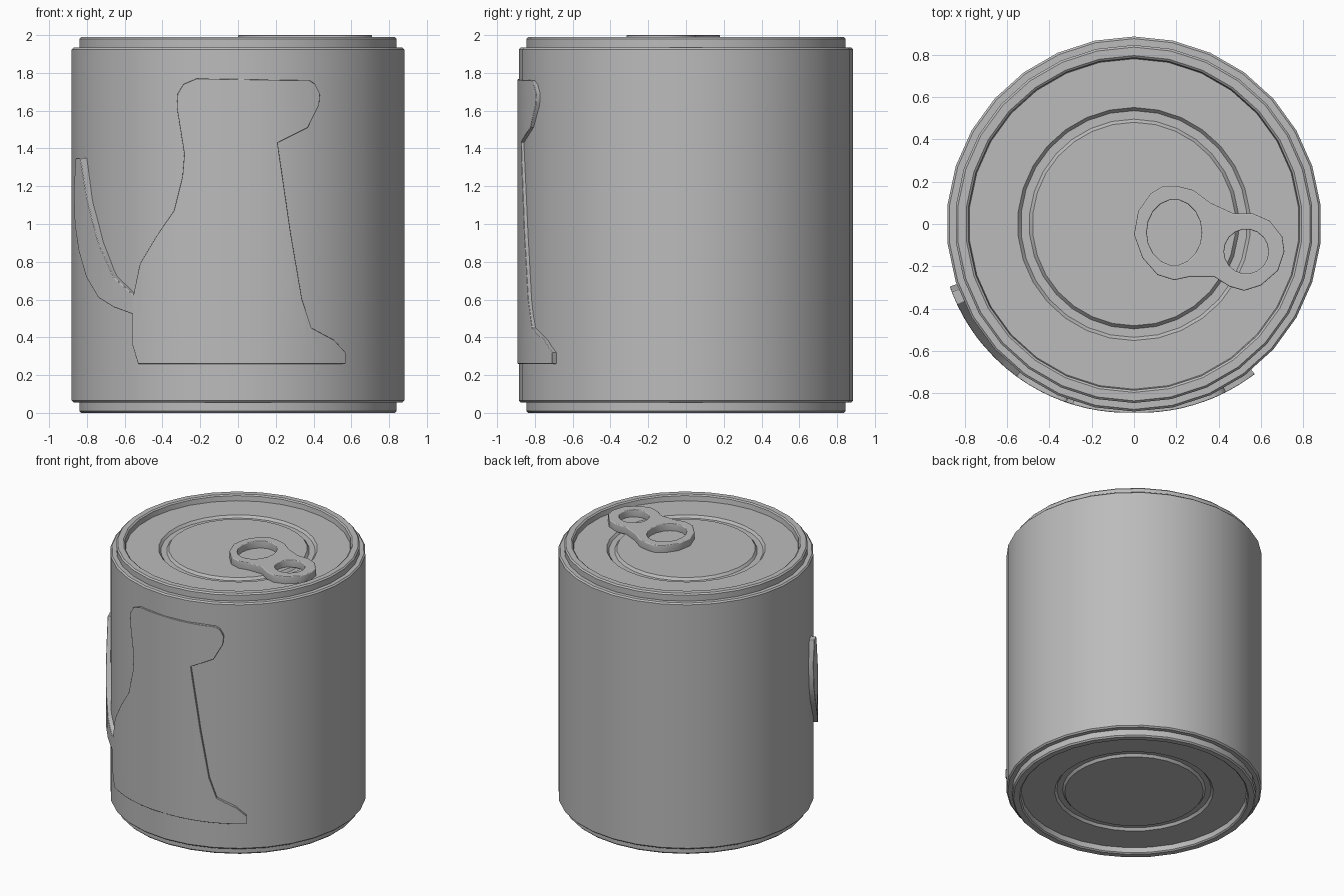
import bpy
import bmesh
import math
from mathutils import Vector

cube = bpy.data.objects.get("Cube")
if cube:
    bpy.data.objects.remove(cube, do_unlink=True)

SEGMENTS = 30
RADIUS = 0.885
HEIGHT = 1.99

# Single metal colour
metal = bpy.data.materials.new("grey metal")
metal.use_nodes = True
grey = (0.5, 0.5, 0.5, 1)
metal.diffuse_color = grey
metal.node_tree.nodes["Principled BSDF"].inputs["Base Color"].default_value = grey


def activate(obj):
    bpy.ops.object.select_all(action="DESELECT")
    obj.select_set(True)
    bpy.context.view_layer.objects.active = obj


def finish(obj, angle=35):
    obj.data.materials.clear()
    obj.data.materials.append(metal)
    activate(obj)
    bpy.ops.object.shade_smooth_by_angle(angle=math.radians(angle))
    return obj


def object_from_bmesh(name, bm):
    bmesh.ops.recalc_face_normals(bm, faces=bm.faces[:])
    mesh = bpy.data.meshes.new(name)
    bm.to_mesh(mesh)
    bm.free()
    obj = bpy.data.objects.new(name, mesh)
    bpy.context.collection.objects.link(obj)
    return obj


def lathe(name, profile):
    """Turn a list of (radius, z) points around the vertical axis."""
    bm = bmesh.new()
    verts = [bm.verts.new((0, r, z)) for r, z in profile]
    edges = [bm.edges.new(pair) for pair in zip(verts, verts[1:])]
    bmesh.ops.spin(bm, geom=verts + edges, cent=(0, 0, 0), axis=(0, 0, 1),
                   angle=math.tau, steps=SEGMENTS, use_duplicate=False)
    bmesh.ops.remove_doubles(bm, verts=bm.verts[:], dist=0.0005)
    return finish(object_from_bmesh(name, bm))


def wrapped_plate(name, outline):
    """Cut a flat (x, z) outline into strips and bend it round the can front."""
    bm = bmesh.new()
    bm.faces.new([bm.verts.new((x, 0, z)) for x, z in outline])
    strips = 32
    for i in range(1, strips):
        cut = -RADIUS + 2 * RADIUS * i / strips
        bmesh.ops.bisect_plane(bm, geom=bm.verts[:] + bm.edges[:] + bm.faces[:],
                               plane_co=(cut, 0, 0), plane_no=(1, 0, 0), dist=0.0005)
    outer = bm.verts[:]
    result = bmesh.ops.extrude_face_region(bm, geom=bm.faces[:], use_keep_orig=True)
    inner = [g for g in result["geom"] if isinstance(g, bmesh.types.BMVert)]
    for group, depth in ((outer, 0), (inner, 0.045)):
        for v in group:
            # The plate lifts off slightly toward its sides
            r = RADIUS + 0.006 + 0.032 * abs(v.co.x)
            turn = math.asin(max(-1, min(1, v.co.x / r)))
            v.co = Vector(((r - depth) * math.sin(turn),
                           -(r - depth) * math.cos(turn), v.co.z))
    obj = object_from_bmesh(name, bm)
    bevel = obj.modifiers.new("soft edge", "BEVEL")
    bevel.width = 0.006
    bevel.segments = 2
    bevel.limit_method = "ANGLE"
    bevel.angle_limit = math.radians(60)
    return finish(obj)


def ellipse(cx, cy, rx, ry, count=18):
    steps = [math.tau * i / count for i in range(count)]
    return [(cx + rx * math.cos(a), cy + ry * math.sin(a)) for a in steps]


# Can: lid with pressed ring, raised rim and wall, mirrored top to bottom
lid = 1.945
half = [(0, lid), (0.48, lid), (0.495, lid - 0.018), (0.535, lid - 0.018),
        (0.55, lid), (0.78, lid), (0.785, HEIGHT - 0.008), (0.795, HEIGHT),
        (0.835, HEIGHT), (0.845, HEIGHT - 0.01), (0.845, 1.935),
        (0.875, 1.935), (RADIUS, 1.925)]
lathe("can_body", half + [(r, HEIGHT - z) for r, z in reversed(half)])

# Seated dog relief on the front
wrapped_plate("dog_relief", [
    (-0.53, 0.26), (0.57, 0.26), (0.57, 0.32), (0.51, 0.385), (0.39, 0.45),
    (0.34, 0.6), (0.28, 0.95), (0.21, 1.43), (0.37, 1.51), (0.43, 1.63),
    (0.435, 1.69), (0.41, 1.74), (0.38, 1.76), (-0.22, 1.77), (-0.29, 1.74),
    (-0.32, 1.69), (-0.325, 1.62), (-0.285, 1.37), (-0.295, 1.25),
    (-0.34, 1.07), (-0.43, 0.94), (-0.52, 0.79), (-0.56, 0.6), (-0.56, 0.36)])

# Raised tail curving round the side
wrapped_plate("dog_tail", [
    (-0.55, 0.52), (-0.55, 0.62), (-0.66, 0.72), (-0.74, 0.9), (-0.8, 1.13),
    (-0.835, 1.35), (-0.86, 1.35), (-0.87, 1.18), (-0.865, 1.0),
    (-0.845, 0.86), (-0.805, 0.72), (-0.74, 0.61), (-0.66, 0.56)])

# Pull tab: rounded outline with two finger holes
curve = bpy.data.curves.new("pull_tab", "CURVE")
curve.dimensions = "2D"
curve.fill_mode = "BOTH"
curve.extrude = 0.024
curve.bevel_depth = 0.006
curve.offset = -0.006
tab_outline = [
    (0.2, 0.18), (0.28, 0.16), (0.36, 0.1), (0.47, 0.05), (0.56, 0.05),
    (0.64, 0.015), (0.7, -0.06), (0.71, -0.13), (0.68, -0.22), (0.6, -0.29),
    (0.52, -0.315), (0.45, -0.295), (0.38, -0.25), (0.26, -0.25),
    (0.19, -0.265), (0.11, -0.24), (0.04, -0.16), (0, -0.05), (0.02, 0.06),
    (0.08, 0.145), (0.14, 0.18)]
holes = [ellipse(0.19, -0.04, 0.13, 0.155), ellipse(0.53, -0.13, 0.105, 0.105)]
for loop in [tab_outline] + holes:
    spline = curve.splines.new("POLY")
    spline.points.add(len(loop) - 1)
    for point, (x, y) in zip(spline.points, loop):
        point.co = (x, y, 0, 1)
    spline.use_cyclic_u = True
tab = bpy.data.objects.new("pull_tab", curve)
bpy.context.collection.objects.link(tab)
tab.location.z = 2 - curve.extrude - curve.bevel_depth
activate(tab)
bpy.ops.object.convert(target="MESH")
finish(bpy.context.object)
